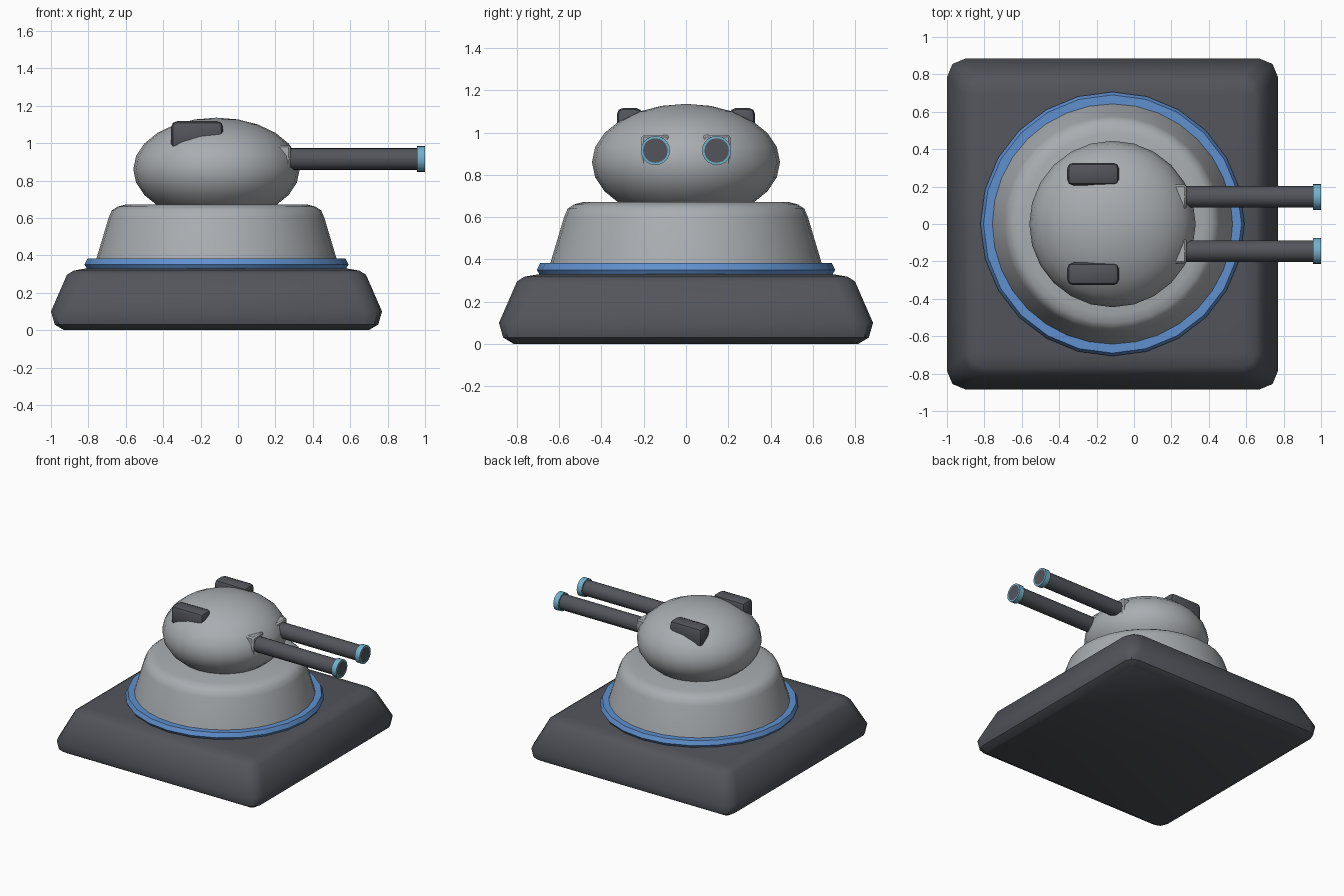
import bpy, bmesh, math
from mathutils import Matrix, Vector

if "Cube" in bpy.data.objects:
    bpy.data.objects.remove(bpy.data.objects["Cube"])

CX = -0.115  # x centre of base, dome and head


def material(name, rgb):
    m = bpy.data.materials.new(name)
    m.diffuse_color = (*rgb, 1)
    m.use_nodes = True
    m.node_tree.nodes["Principled BSDF"].inputs["Base Color"].default_value = m.diffuse_color
    return m


DARK = material("dark_grey", (0.085, 0.09, 0.105))
LIGHT = material("light_grey", (0.40, 0.42, 0.44))
BLUE = material("blue", (0.115, 0.28, 0.62))
CYAN = material("light_blue", (0.17, 0.44, 0.60))


def finish(bm, name, mat, angle=35):
    bmesh.ops.remove_doubles(bm, verts=bm.verts[:], dist=1e-5)
    bmesh.ops.recalc_face_normals(bm, faces=bm.faces[:])
    me = bpy.data.meshes.new(name)
    bm.to_mesh(me)
    bm.free()
    me.materials.append(mat)
    ob = bpy.data.objects.new(name, me)
    bpy.context.collection.objects.link(ob)
    bpy.ops.object.select_all(action='DESELECT')
    ob.select_set(True)
    bpy.context.view_layer.objects.active = ob
    bpy.ops.object.shade_smooth_by_angle(angle=math.radians(angle))
    return ob


def loft(bm, rings, caps=True, closed=False):
    rows = [[bm.verts.new(p) for p in r] for r in rings]
    n = len(rows[0])
    pairs = list(zip(rows, rows[1:])) + ([(rows[-1], rows[0])] if closed else [])
    for a, b in pairs:
        for i in range(n):
            j = (i + 1) % n
            bm.faces.new((a[i], a[j], b[j], b[i]))
    if caps and not closed:
        bm.faces.new(rows[0])
        bm.faces.new(rows[-1])


def lathe(name, profile, mat, segs, matrix, closed=False, angle=35):
    """Revolve (radius, height) points about z, then place with matrix."""
    bm = bmesh.new()
    loft(bm, [[(r * math.cos(2 * math.pi * i / segs), r * math.sin(2 * math.pi * i / segs), z)
               for i in range(segs)] for r, z in profile], closed=closed)
    bm.transform(matrix)
    return finish(bm, name, mat, angle)


def rounded_box(name, lo, hi, bevel, segs, mat):
    bm = bmesh.new()
    lo, hi = Vector(lo), Vector(hi)
    bmesh.ops.create_cube(bm, size=1, matrix=Matrix.Translation((lo + hi) / 2)
                          @ Matrix.Diagonal((*(hi - lo), 1)))
    bmesh.ops.bevel(bm, geom=bm.edges[:], offset=bevel, segments=segs,
                    profile=0.5, affect='EDGES')
    return finish(bm, name, mat, 40)


def rounded_square(h, r, z):
    pts = []
    for q in range(4):
        sx, sy = [(1, 1), (-1, 1), (-1, -1), (1, -1)][q]
        for k in range(3):
            a = q * math.pi / 2 + k * math.pi / 4
            pts.append((CX + sx * (h - r) + r * math.cos(a),
                        sy * (h - r) + r * math.sin(a), z))
    return pts


# base slab: tapered block with rounded edges
bm = bmesh.new()
loft(bm, [rounded_square(h, r, z) for h, r, z in
          [(0.815, 0.02, 0), (0.865, 0.07, 0.03), (0.885, 0.10, 0.10),
           (0.80, 0.10, 0.295), (0.765, 0.07, 0.318), (0.695, 0.01, 0.33)]])
finish(bm, "base_slab", DARK, 42)

at_centre = Matrix.Translation((CX, 0, 0))

# blue trim ring
lathe("trim_ring", [(0.60, 0.325), (0.69, 0.325), (0.706, 0.35), (0.69, 0.382), (0.60, 0.382)],
      BLUE, 24, at_centre, closed=True, angle=25)

# pedestal under the head
lathe("pedestal", [(0.655, 0.33), (0.642, 0.382), (0.577, 0.60), (0.56, 0.64), (0.53, 0.66), (0.483, 0.672)],
      LIGHT, 32, at_centre, angle=40)

# flattened round head
bm = bmesh.new()
bmesh.ops.create_uvsphere(bm, u_segments=24, v_segments=12, radius=1,
                          matrix=Matrix.Translation((CX, 0, 0.86))
                          @ Matrix.Diagonal((0.445, 0.445, 0.276, 1)))
finish(bm, "turret_head", LIGHT, 60)

for side, s in (("left", 1), ("right", -1)):
    y = 0.145 * s
    along_x = Matrix.Translation((0, y, 0.915)) @ Matrix.Rotation(math.pi / 2, 4, 'Y')
    # gun barrel, its muzzle band and its mount
    lathe(side + "_barrel", [(0.058, 0.18), (0.058, 1.0)], DARK, 20, along_x)
    lathe(side + "_muzzle_band", [(0.057, 0.957), (0.069, 0.957), (0.069, 1.0), (0.057, 1.0)],
          CYAN, 20, along_x, closed=True)
    rounded_box(side + "_barrel_mount", (0.12, y - 0.066, 0.845), (0.28, y + 0.066, 0.988),
                0.01, 1, LIGHT)
    # raised block on top of the head
    ye = 0.267 * s
    rounded_box(side + "_top_block", (-0.357, ye - 0.06, 0.96), (-0.08, ye + 0.06, 1.117),
                0.03, 2, DARK)
